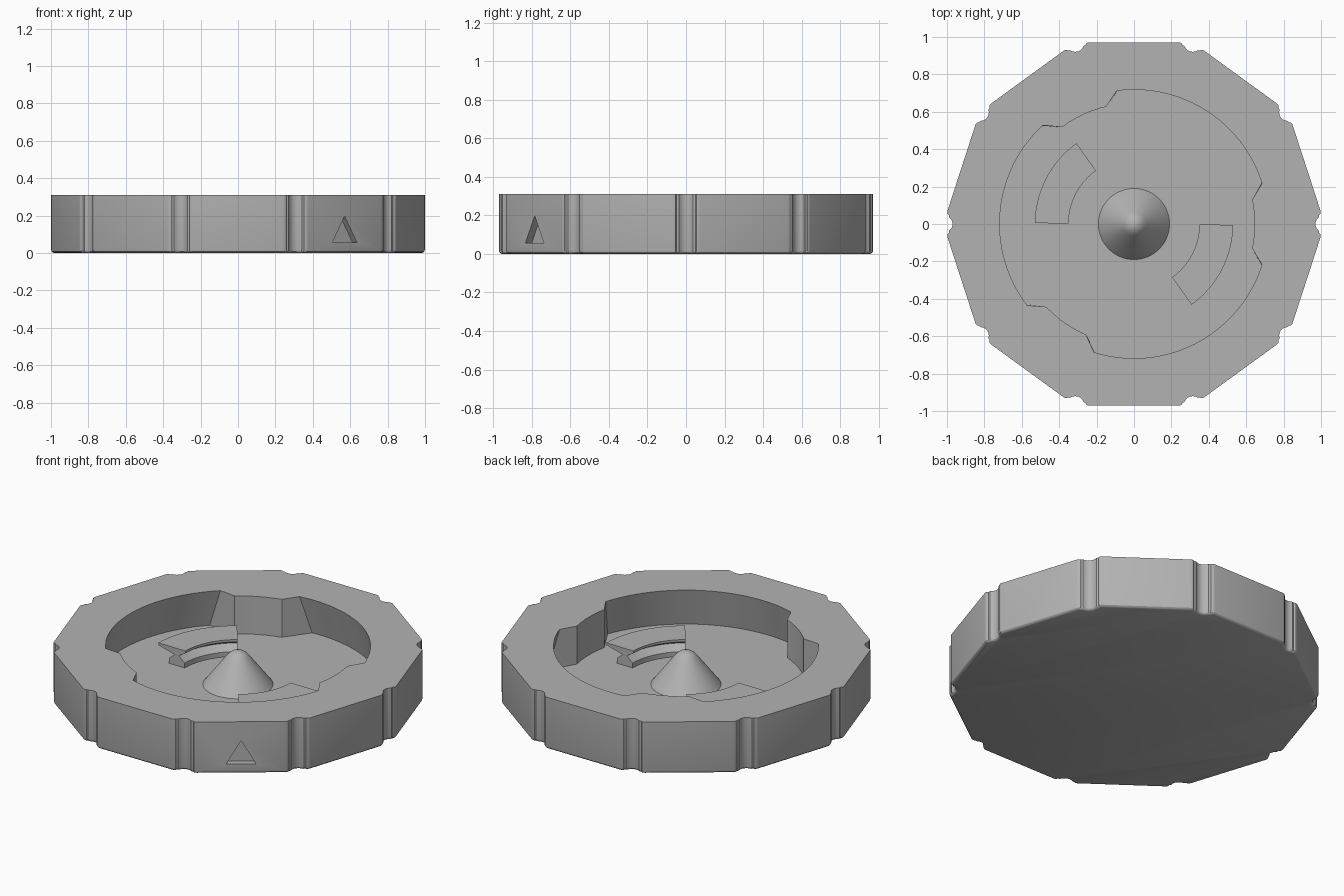
import bpy, bmesh, math
from math import cos, sin, radians

cube = bpy.data.objects.get("Cube")
if cube:
    bpy.data.objects.remove(cube, do_unlink=True)

HEIGHT, FLOOR = 0.31, 0.083

grey = bpy.data.materials.new("plain_grey")
grey.use_nodes = True
grey.diffuse_color = (0.45, 0.45, 0.45, 1)
grey.node_tree.nodes["Principled BSDF"].inputs["Base Color"].default_value = (0.45, 0.45, 0.45, 1)


def polar(r, deg, z=0.0):
    return (r * cos(radians(deg)), r * sin(radians(deg)), z)


def loft(name, loops, caps=True, closed=True):
    """Skin a list of equal-length point loops into one mesh object."""
    bm = bmesh.new()
    rows = [[bm.verts.new(p) for p in loop] for loop in loops]
    n = len(rows[0])
    for a, b in zip(rows, rows[1:]):
        for i in range(n if closed else n - 1):
            j = (i + 1) % n
            bm.faces.new((a[i], a[j], b[j], b[i]))
    if caps:
        bm.faces.new(rows[0][::-1])
        bm.faces.new(rows[-1])
    bmesh.ops.remove_doubles(bm, verts=bm.verts, dist=1e-5)
    bmesh.ops.recalc_face_normals(bm, faces=bm.faces)
    mesh = bpy.data.meshes.new(name)
    bm.to_mesh(mesh)
    bm.free()
    mesh.materials.append(grey)
    obj = bpy.data.objects.new(name, mesh)
    bpy.context.collection.objects.link(obj)
    return obj


def select(obj):
    bpy.ops.object.select_all(action='DESELECT')
    obj.select_set(True)
    bpy.context.view_layer.objects.active = obj


def smooth(obj, angle=28):
    select(obj)
    bpy.ops.object.shade_smooth_by_angle(angle=radians(angle))


def cut(obj, cutter):
    mod = obj.modifiers.new("cut", 'BOOLEAN')
    mod.operation, mod.solver, mod.object = 'DIFFERENCE', 'EXACT', cutter
    select(obj)
    bpy.ops.object.modifier_apply(modifier=mod.name)
    bpy.data.objects.remove(cutter, do_unlink=True)


# Ten-sided body outline with a rounded groove at every corner
half = [(0.070, 0.9975), (0.062, 0.9985), (0.054, 0.996), (0.049, 0.990)]
half += [(0.046 * cos(radians(a)), 1.016 - 0.046 * sin(radians(a))) for a in range(36, 90, 18)]
groove = [(-t, r) for t, r in half] + [(0, 0.97)] + [(t, r) for t, r in half[::-1]]
outline = []
for k in range(10):
    c, s = cos(radians(36 * k)), sin(radians(36 * k))
    outline += [(r * c - t * s, r * s + t * c) for t, r in groove]

# Body with a small rounded bottom edge
levels = [(0.984, 0), (0.992, 0.003), (0.998, 0.009), (1, 0.017), (1, HEIGHT)]
body = loft("dial_body", [[(x * f, y * f, z) for x, y in outline] for f, z in levels])

# Cavity: three undercut lobes between three upright ribs
RIBS = (0, 115, 235)


def cavity_loop(z, lobe_r, gap):
    pts = []
    for k, rib in enumerate(RIBS):
        pts += [polar(0.645, rib - 11.6 + 23.2 * i / 6, z) for i in range(7)]
        start, end = rib + gap, (RIBS + (360,))[k + 1] - gap
        pts += [polar(lobe_r, start + (end - start) * i / 24, z) for i in range(25)]
    return pts


above = 0.02
slope = 0.05 / (HEIGHT - FLOOR)
cut(body, loft("cavity_cutter", [
    cavity_loop(FLOOR, 0.77, 21.5),
    cavity_loop(HEIGHT + above, 0.718 - slope * above, 17.3)]))

# Engraved triangle mark on one side facet
nx, ny = cos(radians(-54)), sin(radians(-54))
mark = [(-0.081, 0.057), (0.081, 0.057), (0, 0.197)]
cut(body, loft("mark_cutter", [
    [(nx * d - ny * t, ny * d + nx * t, z) for t, z in mark] for d in (0.93, 1.05)]))
smooth(body)

# Centre cone with a rounded tip
profile = [(0.19, FLOOR - 0.01), (0.19, FLOOR), (0.065, 0.247), (0.05, 0.264),
           (0.033, 0.276), (0.015, 0.282), (0.003, 0.283)]
cone = loft("centre_cone", [[polar(r, a, z) for a in range(0, 360, 6)] for r, z in profile])
smooth(cone, 35)

# Two curved catches, waisted in section, on opposite sides of the cone
section = [(0.355, FLOOR - 0.01), (0.355, 0.112), (0.395, 0.145), (0.35, 0.172), (0.35, 0.186),
           (0.53, 0.186), (0.53, 0.172), (0.425, 0.145), (0.46, 0.112), (0.46, FLOOR - 0.01)]
for name, start in (("left_catch", 305.5), ("right_catch", 125.5)):
    catch = loft(name, [[polar(r, start + 54 * i / 16, z) for r, z in section] for i in range(17)])
    smooth(catch, 20)
